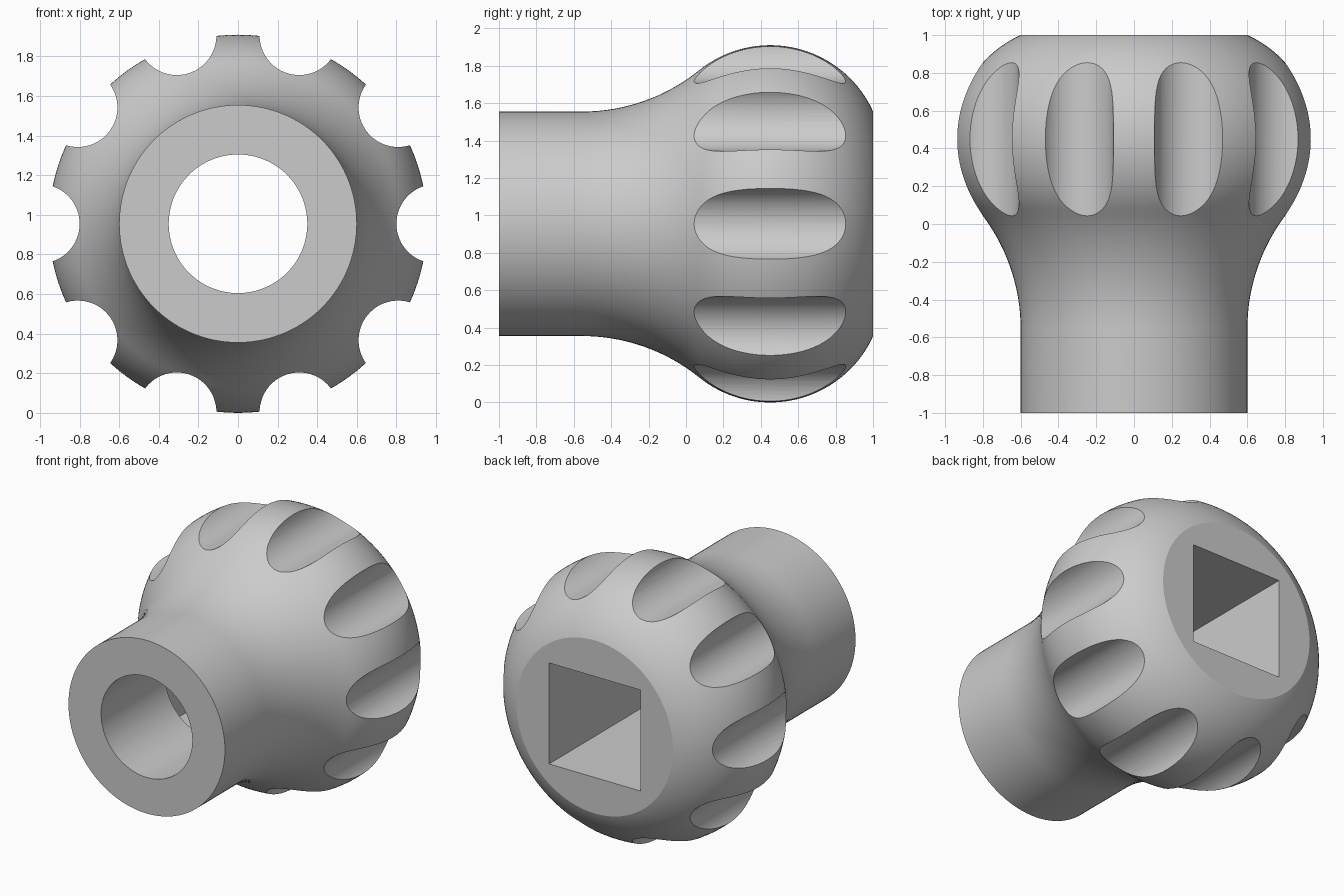
import bpy, bmesh
from math import pi, cos, sin, atan2, asin, radians
from mathutils import Matrix, Vector

cube = bpy.data.objects.get("Cube")
if cube:
    bpy.data.objects.remove(cube, do_unlink=True)

AXIS_Z = 0.955          # height of the knob's axis, which runs along y
HEAD_Y, HEAD_R, HEAD_ARC = 0.45, 0.35, 0.605
NECK, FILLET = 0.6, 1.0
BORE = 0.35
SHOULDER_Y = -0.3       # where the round bore meets the square socket

grey = bpy.data.materials.new("plain_grey")
grey.use_nodes = True
grey.diffuse_color = (0.6, 0.6, 0.6, 1)
grey.node_tree.nodes["Principled BSDF"].inputs["Base Color"].default_value = (0.6, 0.6, 0.6, 1)


def make_object(name, bm):
    bmesh.ops.recalc_face_normals(bm, faces=bm.faces)
    mesh = bpy.data.meshes.new(name)
    bm.to_mesh(mesh)
    bm.free()
    mesh.materials.append(grey)
    obj = bpy.data.objects.new(name, mesh)
    bpy.context.collection.objects.link(obj)
    return obj


def add_rod(bm, x, z, radius, y0, y1, segments, turn=0):
    """Cylinder lying along y."""
    place = (Matrix.Translation((x, (y0 + y1) / 2, z))
             @ Matrix.Rotation(pi / 2, 4, 'X') @ Matrix.Rotation(turn, 4, 'Z'))
    bmesh.ops.create_cone(bm, cap_ends=True, segments=segments, radius1=radius,
                          radius2=radius, depth=y1 - y0, matrix=place)


def arc(cy, cr, radius, a0, a1, steps):
    """Profile points (y, r) along a circular arc."""
    angles = [a0 + (a1 - a0) * i / steps for i in range(steps + 1)]
    return [(cy + radius * cos(a), cr + radius * sin(a)) for a in angles]


# Turned body: straight neck, concave fillet, bulging head, flat back
fillet_r = NECK + FILLET
reach = FILLET + HEAD_ARC
fillet_y = HEAD_Y - (reach ** 2 - (fillet_r - HEAD_R) ** 2) ** 0.5
tangent = atan2(HEAD_R - fillet_r, HEAD_Y - fillet_y)
back = asin((NECK - HEAD_R) / HEAD_ARC)
profile = [(-1, 0), (-1, NECK)]
profile += arc(fillet_y, fillet_r, FILLET, -pi / 2, tangent, 16)
profile += arc(HEAD_Y, HEAD_R, HEAD_ARC, tangent + pi, back, 36)[1:-1]
profile += [(1, NECK), (1, 0)]

bm = bmesh.new()
points = [bm.verts.new((0, y, AXIS_Z + r)) for y, r in profile]
edges = [bm.edges.new(pair) for pair in zip(points, points[1:])]
bmesh.ops.spin(bm, geom=points + edges, cent=(0, 0, AXIS_Z), axis=(0, 1, 0),
               angle=2 * pi, steps=120, use_merge=True)
bmesh.ops.remove_doubles(bm, verts=bm.verts, dist=0.0001)
knob = make_object("knob_body", bm)

# Ten finger grooves around the head
bm = bmesh.new()
for i in range(10):
    a = i * pi / 5
    add_rod(bm, cos(a), AXIS_Z + sin(a), 0.2, -0.2, 1.1, 64)
grooves = make_object("groove_cutter", bm)

# Round bore from the front
bm = bmesh.new()
add_rod(bm, 0, AXIS_Z, BORE, -1.1, 0, 96, pi / 96)
bore = make_object("bore_cutter", bm)

# Square socket from the back
bm = bmesh.new()
bmesh.ops.create_cube(bm, size=1)
bmesh.ops.scale(bm, vec=(2 * BORE, 1.1 - SHOULDER_Y, 2 * BORE), verts=bm.verts)
bmesh.ops.translate(bm, vec=Vector((0, (1.1 + SHOULDER_Y) / 2, AXIS_Z)), verts=bm.verts)
socket = make_object("socket_cutter", bm)

# Cut the body, then discard the cutters
bpy.ops.object.select_all(action='DESELECT')
bpy.context.view_layer.objects.active = knob
knob.select_set(True)
for cutter in (grooves, socket, bore):
    cutter.hide_render = True
    cut = knob.modifiers.new(cutter.name, 'BOOLEAN')
    cut.operation = 'DIFFERENCE'
    cut.solver = 'EXACT'
    cut.object = cutter
    bpy.ops.object.modifier_apply(modifier=cut.name)
    bpy.data.objects.remove(cutter, do_unlink=True)

bpy.ops.object.shade_smooth_by_angle(angle=radians(20))
